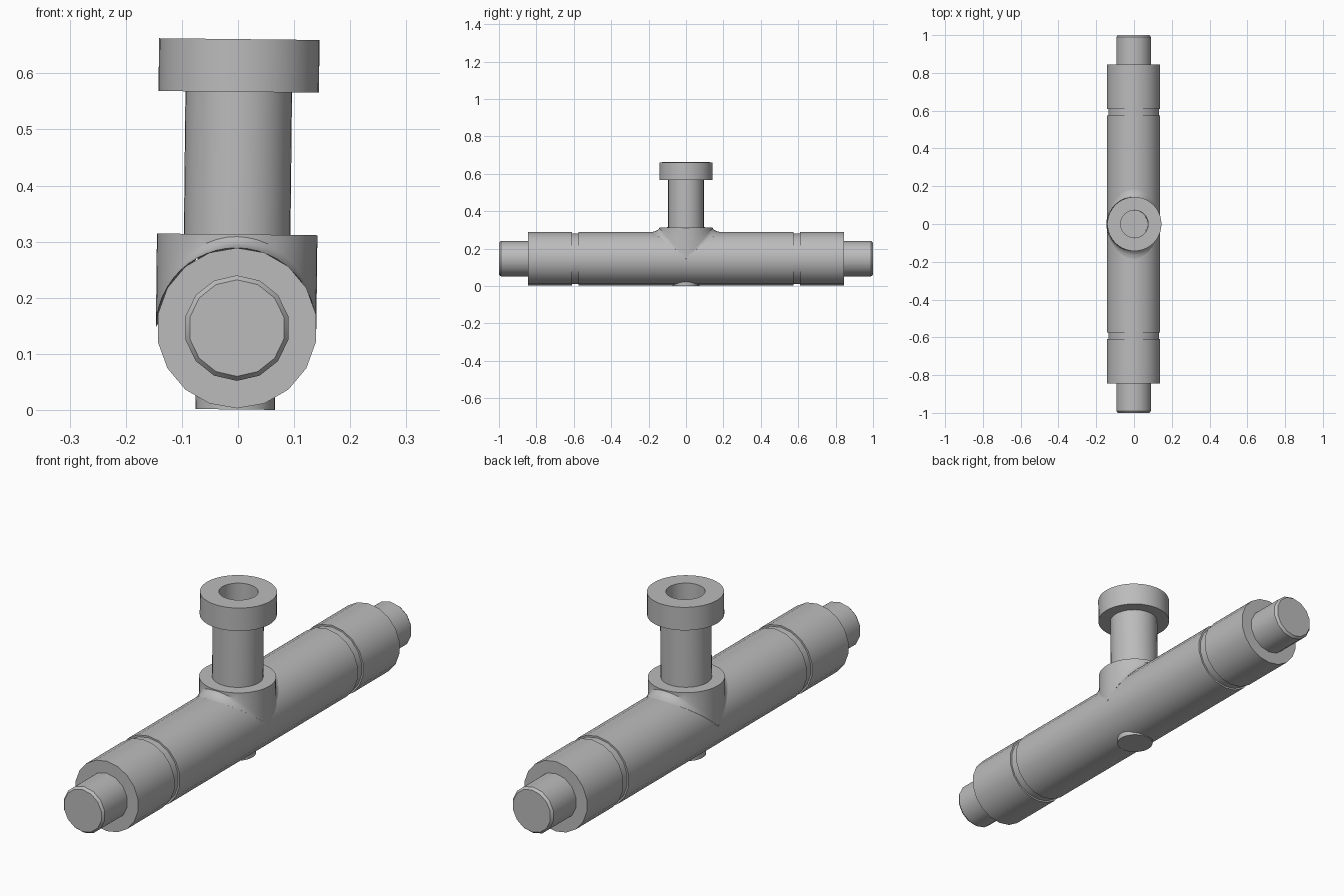
import bpy, bmesh, math
from mathutils import Matrix

cube = bpy.data.objects.get("Cube")
if cube:
    bpy.data.objects.remove(cube, do_unlink=True)

metal = bpy.data.materials.new("plain grey")
metal.use_nodes = True
GREY = (0.5, 0.5, 0.5, 1)
metal.diffuse_color = GREY
metal.node_tree.nodes["Principled BSDF"].inputs["Base Color"].default_value = GREY

AXIS_Z = 0.146      # height of the long tube's axis
R = 0.143           # tube, collar and cap radius
TILT = 0.011        # slight lean of the whole fitting
LEAN = Matrix.Translation((0, 0, 0.45)) @ Matrix.Rotation(TILT, 4, 'Y') @ Matrix.Translation((0, 0, -0.45))


def loft(name, rings, matrix):
    """Skin a list of equal-length point rings and cap both ends."""
    bm = bmesh.new()
    loops = [[bm.verts.new(p) for p in ring] for ring in rings]
    n = len(loops[0])
    for a, b in zip(loops, loops[1:]):
        for i in range(n):
            j = (i + 1) % n
            bm.faces.new((a[i], a[j], b[j], b[i]))
    bm.faces.new(loops[0][::-1])
    bm.faces.new(loops[-1])
    bm.transform(matrix)
    bmesh.ops.recalc_face_normals(bm, faces=bm.faces)
    mesh = bpy.data.meshes.new(name)
    bm.to_mesh(mesh)
    bm.free()
    mesh.materials.append(metal)
    obj = bpy.data.objects.new(name, mesh)
    bpy.context.collection.objects.link(obj)
    bpy.ops.object.select_all(action='DESELECT')
    obj.select_set(True)
    bpy.context.view_layer.objects.active = obj
    bpy.ops.object.shade_smooth_by_angle(angle=math.radians(32))
    return obj


def lathe(name, profile, sides, matrix):
    """Turn a (radius, height) profile around the local z axis."""
    turns = [2 * math.pi * i / sides for i in range(sides)]
    rings = [[(r * math.sin(t), r * math.cos(t), z) for t in turns] for r, z in profile]
    return loft(name, rings, matrix)


# Long tube with two shallow grooves, one corner pointing up
along_y = Matrix.Translation((-0.002, 0, AXIS_Z)) @ Matrix.Rotation(math.pi / 2, 4, 'X')
half = [(R, 0.575), (R - 0.007, 0.575), (R - 0.007, 0.61), (R, 0.61), (R, 0.845)]
tube = [(r, -y) for r, y in reversed(half)] + half
lathe("main_tube", tube, 18, along_y)

# Chamfered end pins
for name, side in (("front_pin", 1), ("back_pin", -1)):
    pin = [(0.094, side * 0.83), (0.094, side * 0.99), (0.086, side * 1.0)]
    lathe(name, pin, 14, along_y)

# Collar with a fillet that follows the tube surface
steps = 48
fillet = [(0.04, 0.0), (0.023, 0.003), (0.009, 0.01), (0.0, 0.02)]
rings = []
for out, up in fillet:
    ring = []
    for i in range(steps):
        t = 2 * math.pi * i / steps
        s = abs(math.sin(t))
        ring.append((R * math.cos(t), (R + out * s) * math.sin(t), AXIS_Z + (R + up) * s))
    rings.append(ring)
top = [(R * math.cos(2 * math.pi * i / steps), R * math.sin(2 * math.pi * i / steps), 0.313)
       for i in range(steps)]
loft("collar", rings + [top], LEAN)

# Upright stem with flanged cap and bore
stem = [(0.095, 0.3), (0.095, 0.567), (R, 0.567), (R, 0.661), (0.073, 0.661), (0.073, 0.32)]
lathe("stem_and_cap", stem, 40, LEAN)

# Flat plug under the tube
lathe("bottom_plug", [(0.071, 0.001), (0.071, 0.06)], 32, LEAN)
